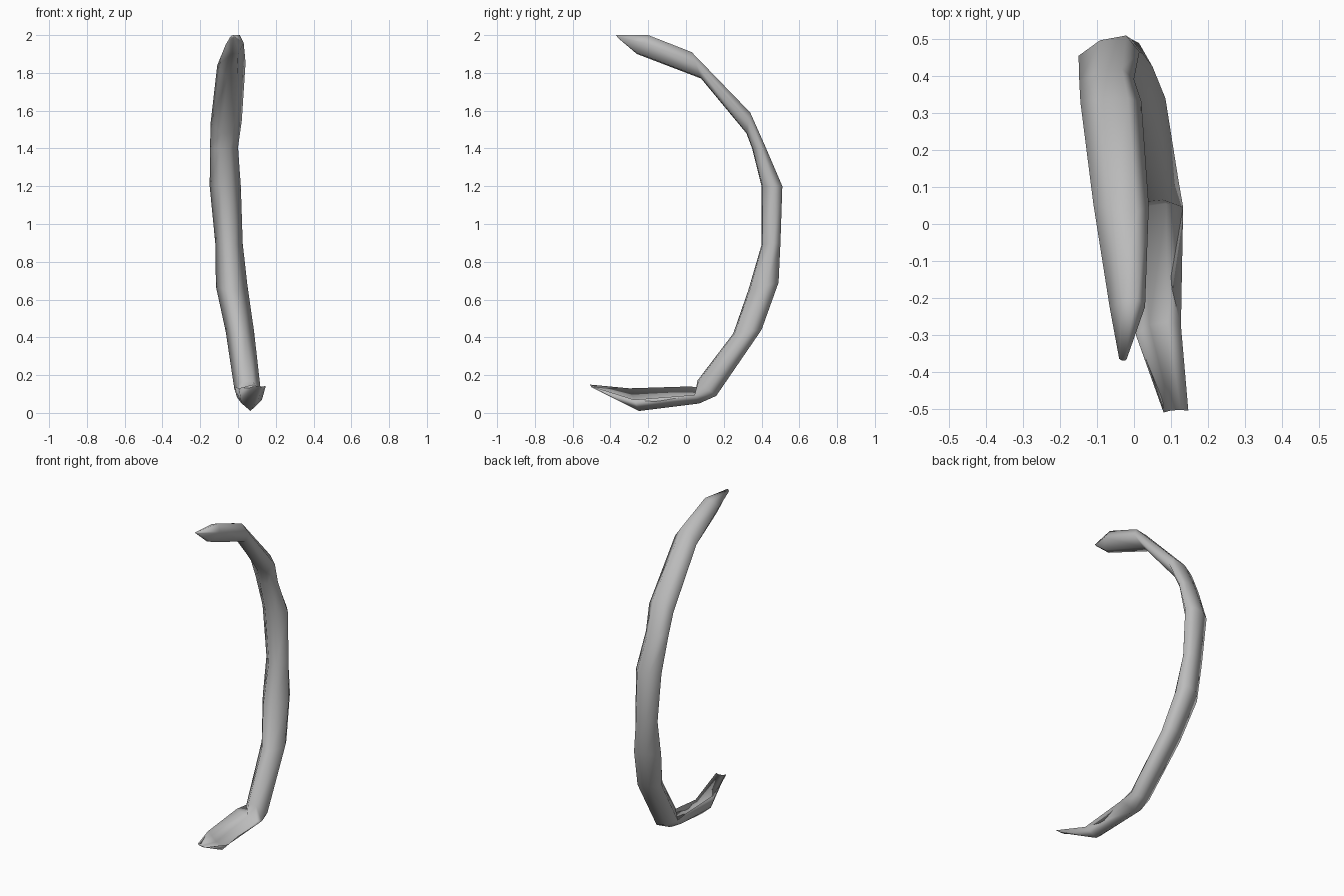
import bpy, bmesh
from mathutils import Vector

cube = bpy.data.objects.get("Cube")
if cube:
    bpy.data.objects.remove(cube, do_unlink=True)

bone = bpy.data.materials.new("bone grey")
bone.use_nodes = True
colour = (0.5, 0.5, 0.5, 1)
bone.diffuse_color = colour
bone.node_tree.nodes["Principled BSDF"].inputs["Base Color"].default_value = colour

# Cross-sections: (fraction across the width, fraction from outer to inner edge)
SOLID = [(0, .5), (.35, .12), (.78, 0), (1, .4), (.7, .95), (.35, 1)]
CUP = [(0, 1), (.1, .35), (.5, 0), (1, .5), (.7, .3), (.3, .45)]

# Stations down the rib: outer y z, inner y z, x range, section
STATIONS = [
    (-.37, 2, -.36, 1.985, -.04, -.02, SOLID),
    (-.2, 2, -.26, 1.9, -.065, .03, SOLID),
    (.03, 1.91, .08, 1.77, -.11, .04, SOLID),
    (.34, 1.59, .32, 1.48, -.145, .02, SOLID),
    (.42, 1.41, .35, 1.4, -.148, 0, SOLID),
    (.51, 1.2, .4, 1.2, -.15, .015, SOLID),
    (.5, .9, .4, .89, -.12, .025, SOLID),
    (.49, .69, .33, .65, -.117, .05, SOLID),
    (.4, .44, .25, .42, -.065, .085, SOLID),
    (.16, .09, .06, .17, -.02, .12, SOLID),
    (.07, .05, .02, .14, -.02, .133, CUP),
    (-.25, .01, -.3, .13, .005, .127, CUP),
    (-.5, .135, -.51, .15, .08, .147, CUP),
]

# Rib: loft the sections into a closed curved bone
bm = bmesh.new()
rings = []
for oy, oz, iy, iz, left, right, section in STATIONS:
    outer, inner = Vector((0, oy, oz)), Vector((0, iy, iz))
    ring = []
    for u, v in section:
        p = outer.lerp(inner, v)
        p.x = left + (right - left) * u
        ring.append(bm.verts.new(p))
    rings.append(ring)
for a, b in zip(rings, rings[1:]):
    for i in range(len(a)):
        j = (i + 1) % len(a)
        bm.faces.new((a[i], a[j], b[j], b[i]))
bm.faces.new(rings[0])
bm.faces.new(rings[-1])
bmesh.ops.recalc_face_normals(bm, faces=bm.faces)
for face in bm.faces:
    face.smooth = True

mesh = bpy.data.meshes.new("rib_bone")
bm.to_mesh(mesh)
bm.free()
mesh.materials.append(bone)
rib = bpy.data.objects.new("rib_bone", mesh)
bpy.context.collection.objects.link(rib)
